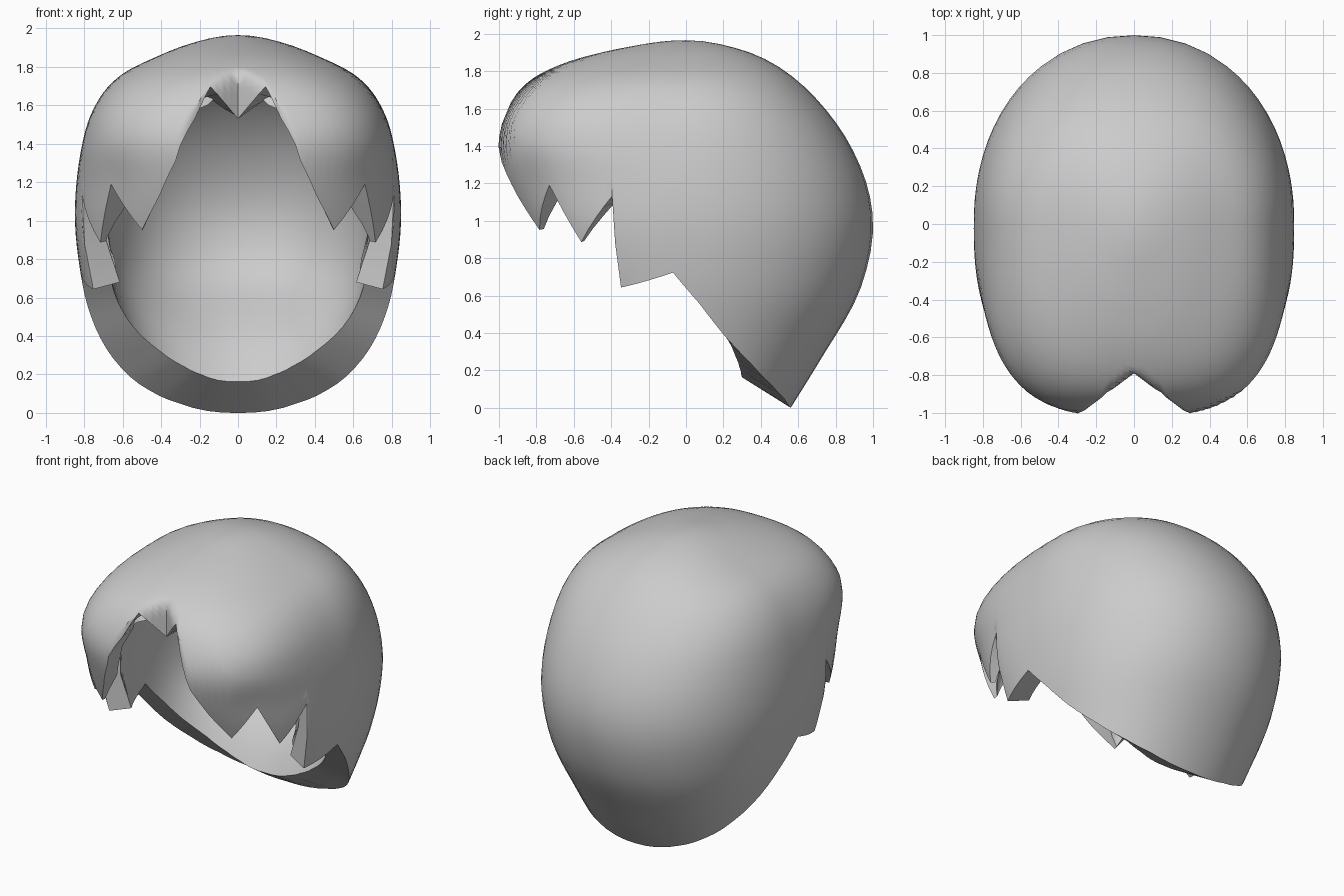
import bpy, bmesh
from math import sqrt, atan2, degrees, radians
from mathutils import Vector

if "Cube" in bpy.data.objects:
    bpy.data.objects.remove(bpy.data.objects["Cube"])

CENTRE = Vector((0, 0, 1.0))
TOP = 1.965

# horizontal sections: height, half width, front reach, back reach, front squareness
SECTIONS = [
    (1.965, 0, 0, 0, 2), (1.94, .18, .25, .20, 2.1), (1.90, .31, .45, .34, 2.3),
    (1.85, .43, .63, .45, 2.4), (1.77, .59, .805, .57, 2.6), (1.68, .69, .91, .67, 2.9),
    (1.54, .77, .985, .79, 3.2), (1.40, .81, 1.02, .88, 3.0), (1.20, .84, .985, .965, 2.6),
    (1.0, .848, .90, 1.0, 2.6), (.80, .83, .80, .98, 2.6), (.56, .785, .70, .90, 2.4),
    (.25, .69, .45, .715, 2), (0, .60, .30, .56, 2), (-.25, .48, .15, .40, 2)]

# jagged lower edge of one half, from the parting round to the nape, with steps per span
RIM = [
    (0, -.79, 1.53, 4), (.14, -.87, 1.68, 3), (.22, -.94, 1.52, 3), (.325, -.99, 1.315, 3),
    (.42, -.92, 1.13, 3), (.51, -.80, .95, 4), (.66, -.73, 1.19, 4), (.69, -.54, .89, 4),
    (.80, -.39, 1.13, 2), (.78, -.36, .63, 6), (.825, -.07, .72, 3), (.78, .07, .56, 3),
    (.70, .20, .40, 3), (.60, .34, .25, 3), (.46, .46, .12, 3), (.31, .53, .04, 4),
    (0, .56, 0, 0)]
TIPS = [Vector(RIM[i][:3]) for i in (5, 7)]

KNOTS = [sqrt(TOP - s[0]) for s in SECTIONS]
ROWS, UPPER = 28, 17


def smoothstep(a, b, v):
    t = min(1, max(0, (v - a) / (b - a)))
    return t * t * (3 - 2 * t)


def section(z):
    """Smoothly interpolated section measures at height z."""
    u = min(sqrt(max(0, TOP - z)), KNOTS[-1])
    last = len(KNOTS) - 1
    i = max(k for k in range(last) if KNOTS[k] <= u)
    h = KNOTS[i + 1] - KNOTS[i]
    t = (u - KNOTS[i]) / h

    def slope(k, c):
        a, b = max(0, k - 1), min(last, k + 1)
        return (SECTIONS[b][c] - SECTIONS[a][c]) / (KNOTS[b] - KNOTS[a])
    out = []
    for c in range(1, 5):
        p, q = SECTIONS[i][c], SECTIONS[i + 1][c]
        out.append((2*t**3 - 3*t*t + 1) * p + (t**3 - 2*t*t + t) * h * slope(i, c)
                   + (3*t*t - 2*t**3) * q + (t**3 - t*t) * h * slope(i + 1, c))
    return out


def inside(p):
    if p.z >= TOP:
        return False
    w, f, b, n = section(p.z)
    x, y = abs(p.x), p.y
    if y < 0:
        # central parting pressed into the fringe
        if y < -(.79 + .21 * (x / .28)):
            return False
        reach = max(f, 1e-4)
    else:
        reach, n = max(b, 1e-4), 2.12
    return (x / max(w, 1e-4)) ** n + (abs(y) / reach) ** n < 1


def on_surface(d):
    lo, hi = 0.0, 2.0
    for _ in range(26):
        mid = (lo + hi) / 2
        if inside(CENTRE + d * mid):
            lo = mid
        else:
            hi = mid
    return CENTRE + d * lo


UP = Vector((0, 0, 1))


def column(d):
    """Even rows over the crown, then rows that adapt to the jagged edge."""
    total = UP.angle(d)
    turn = degrees(atan2(abs(d.x), -d.y))
    base = radians(36 + 32 * smoothstep(8, 36, turn) + 20 * smoothstep(70, 120, turn))
    for r in range(1, ROWS + 1):
        if r <= UPPER:
            a = base * r / UPPER
        else:
            a = base + (total - base) * (r - UPPER) / (ROWS - UPPER)
        yield on_surface(UP.slerp(d, a / total))


# directions to the edge all the way round, mirrored for the other half
edge = []
for a, b in zip(RIM, RIM[1:]):
    for k in range(a[3]):
        edge.append((Vector(a[:3]).lerp(Vector(b[:3]), k / a[3]) - CENTRE).normalized())
edge.append((Vector(RIM[-1][:3]) - CENTRE).normalized())
edge += [Vector((-d.x, d.y, d.z)) for d in reversed(edge[1:-1])]

# outer surface
bm = bmesh.new()
apex = bm.verts.new(on_surface(UP))
cols = [[bm.verts.new(p) for p in column(d)] for d in edge]
count = len(cols)
for i in range(count):
    a, b = cols[i], cols[(i + 1) % count]
    bm.faces.new((apex, a[0], b[0]))
    for r in range(ROWS - 1):
        bm.faces.new((a[r], a[r + 1], b[r + 1], b[r]))
bm.normal_update()

# inner surface: thicker at the nape, straight back behind the fringe, thin at the tips
outer_faces = list(bm.faces)
inner = {}
for v in list(bm.verts):
    n = v.normal.copy()
    if n.dot(v.co - CENTRE) < 0:
        n.negate()
    x, y, z = abs(v.co.x), v.co.y, v.co.z
    thick = .15 + .17 * smoothstep(-.1, .7, y) * (1 - smoothstep(.1, .8, z))
    gap = min((Vector((x, y, z)) - t).length for t in TIPS)
    thick *= min(1, .08 + gap / .25)
    fringe = (smoothstep(.40, .56, -y) * (1 - smoothstep(1.45, 1.75, z))
              * (1 - smoothstep(.40, .62, x)))
    way = (-n).lerp(Vector((0, 1, .08)), fringe)
    inner[v] = bm.verts.new(v.co + way.normalized() * thick)
for f in outer_faces:
    bm.faces.new([inner[v] for v in reversed(f.verts)])

# rim joining both surfaces
for i in range(count):
    a, b = cols[i][-1], cols[(i + 1) % count][-1]
    bm.faces.new((a, inner[a], inner[b], b))
bmesh.ops.recalc_face_normals(bm, faces=bm.faces)

# stand on the ground
low = min(v.co.z for v in bm.verts)
bmesh.ops.translate(bm, verts=bm.verts, vec=(0, 0, -low))

mesh = bpy.data.meshes.new("hair_cap")
bm.to_mesh(mesh)
bm.free()
hair = bpy.data.objects.new("hair_cap", mesh)
bpy.context.collection.objects.link(hair)
bpy.context.view_layer.objects.active = hair
hair.select_set(True)
bpy.ops.object.shade_smooth_by_angle(angle=0.7)
